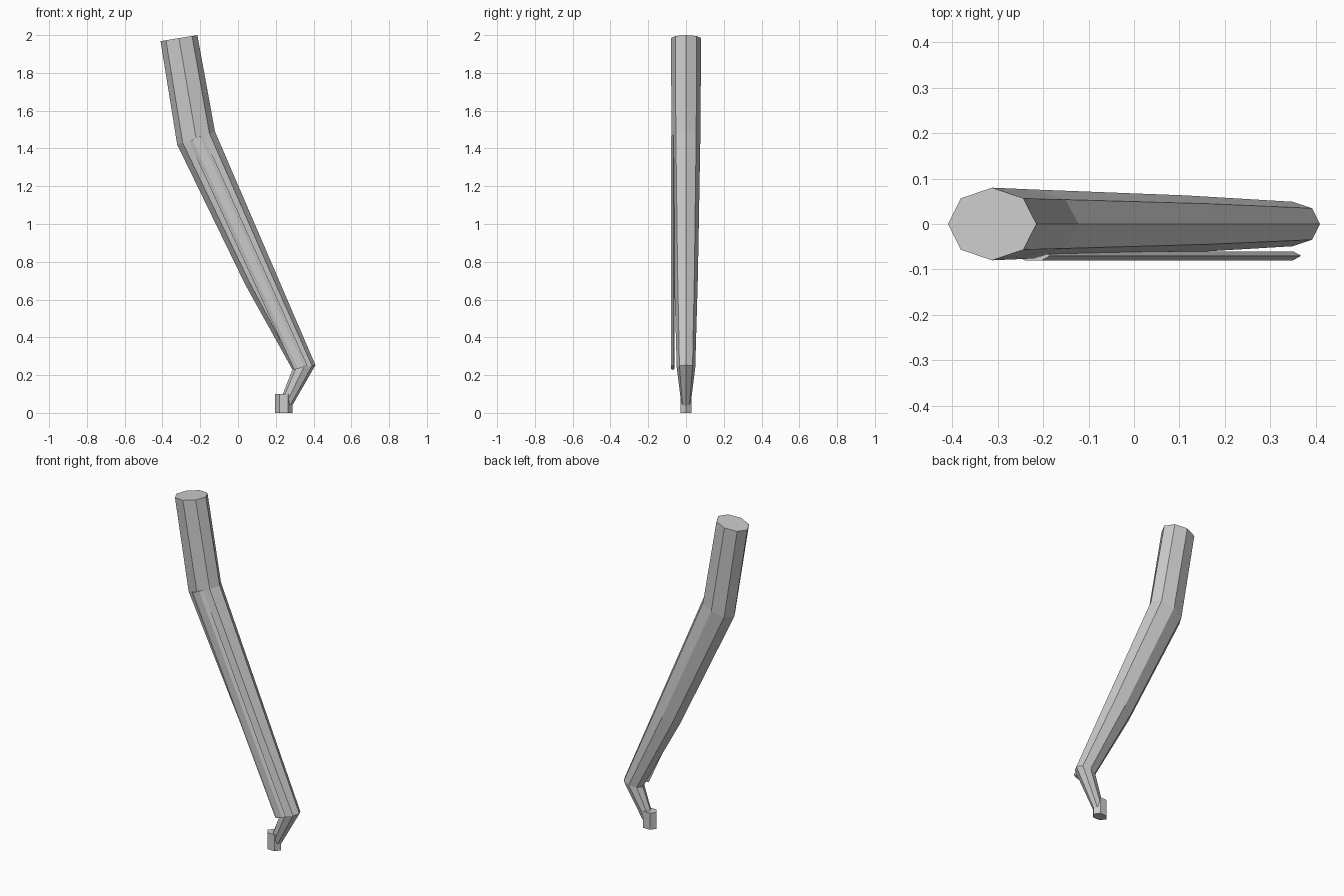
import bpy, bmesh
from math import cos, sin, pi

if "Cube" in bpy.data.objects:
    bpy.data.objects.remove(bpy.data.objects["Cube"])


def loft(name, sides, rings, y0=0.0):
    """Skin rings given as (left x, left z, right x, right z, half depth)."""
    bm = bmesh.new()
    loops = []
    for lx, lz, rx, rz, d in rings:
        cx, cz, hx, hz = (lx + rx) / 2, (lz + rz) / 2, (rx - lx) / 2, (rz - lz) / 2
        loop = []
        for i in range(sides):
            a = 2 * pi * i / sides
            loop.append(bm.verts.new((cx + hx * cos(a), y0 + d * sin(a), cz + hz * cos(a))))
        loops.append(loop)
    for a, b in zip(loops, loops[1:]):
        for i in range(sides):
            j = (i + 1) % sides
            bm.faces.new((a[i], a[j], b[j], b[i]))
    bm.faces.new(loops[0])
    bm.faces.new(loops[-1][::-1])
    bmesh.ops.recalc_face_normals(bm, faces=bm.faces)
    mesh = bpy.data.meshes.new(name)
    bm.to_mesh(mesh)
    bm.free()
    obj = bpy.data.objects.new(name, mesh)
    bpy.context.collection.objects.link(obj)
    return obj


# Curved eight-sided shaft, thick at the top and hooked at the bottom
loft("shaft", 8, [
    (-0.41, 1.968, -0.215, 2.0, 0.08),
    (-0.322, 1.42, -0.122, 1.49, 0.076),
    (0.038, 0.68, 0.19, 0.765, 0.063),
    (0.288, 0.23, 0.41, 0.253, 0.049),
    (0.228, 0.075, 0.285, 0.035, 0.026),
])

# Thin flat strip along the front face of the shaft
loft("front_strip", 6, [
    (-0.26, 1.438, -0.184, 1.472, 0.0115),
    (0.298, 0.228, 0.368, 0.25, 0.0115),
], y0=-0.07)

# Small upright hexagonal tip
loft("tip", 6, [
    (0.197, 0.1, 0.288, 0.1, 0.035),
    (0.197, 0.0, 0.288, 0.0, 0.035),
])
